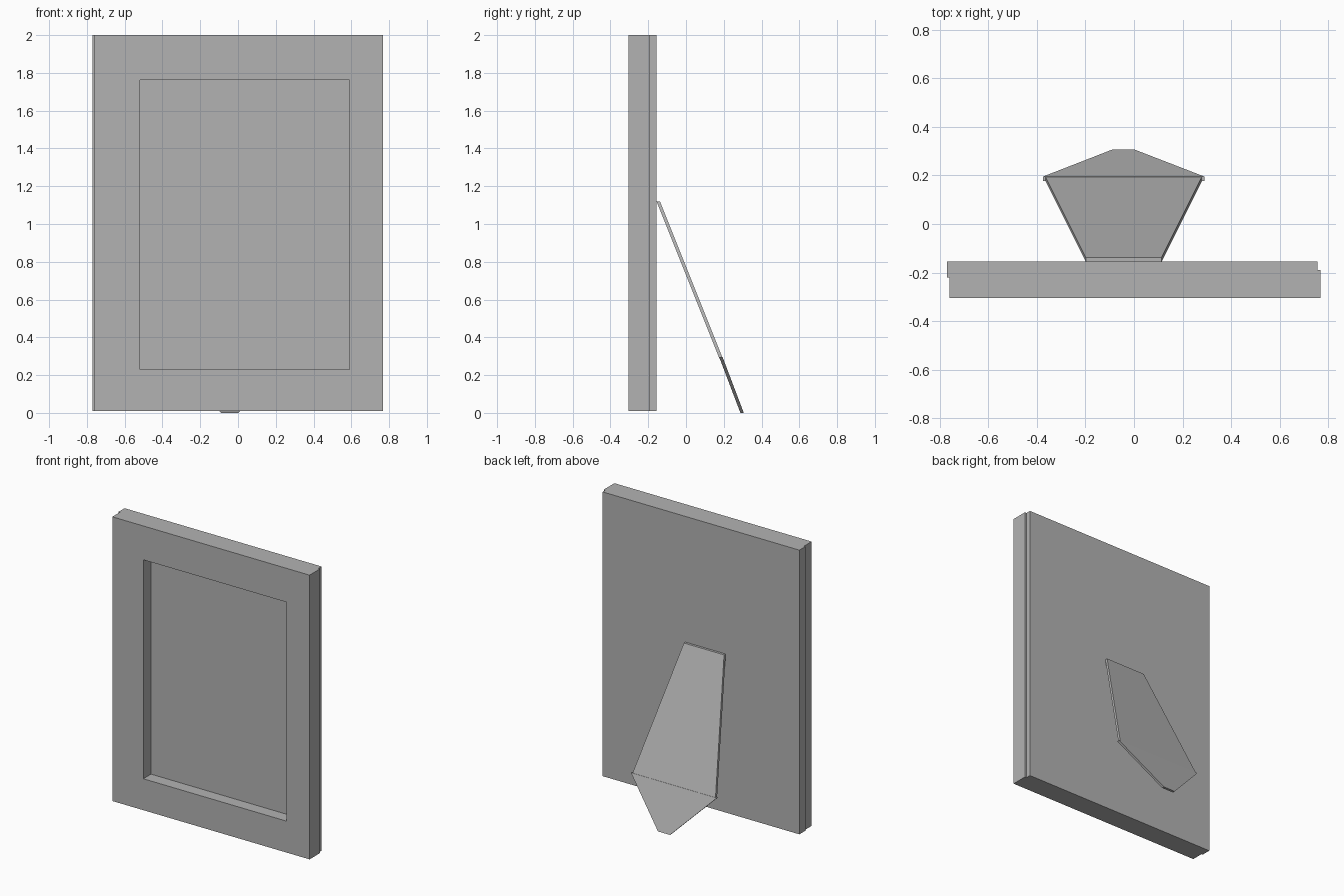
import bpy
import bmesh

cube = bpy.data.objects.get("Cube")
if cube:
    bpy.data.objects.remove(cube, do_unlink=True)

grey = bpy.data.materials.new("plain grey")
grey.use_nodes = True
grey.diffuse_color = (0.45, 0.45, 0.45, 1)
grey.node_tree.nodes["Principled BSDF"].inputs["Base Color"].default_value = (0.45, 0.45, 0.45, 1)


def finish(name, bm):
    bmesh.ops.recalc_face_normals(bm, faces=bm.faces)
    mesh = bpy.data.meshes.new(name)
    bm.to_mesh(mesh)
    bm.free()
    mesh.materials.append(grey)
    obj = bpy.data.objects.new(name, mesh)
    bpy.context.collection.objects.link(obj)
    return obj


def rectangle(x0, x1, z0, z1):
    return [(x0, z0), (x1, z0), (x1, z1), (x0, z1)]


def loop(bm, outline, y):
    return [bm.verts.new((x, y, z)) for x, z in outline]


def bridge(bm, a, b):
    for i in range(len(a)):
        j = (i + 1) % len(a)
        bm.faces.new((a[i], a[j], b[j], b[i]))


def leaning_plate(name, bottom, top, thickness):
    """Slab from a bottom edge to a top edge, each (x0, x1, y, z)."""
    bm = bmesh.new()
    loops = []
    for dy in (0, thickness):
        pts = [(bottom[0], bottom[2], bottom[3]), (bottom[1], bottom[2], bottom[3]),
               (top[1], top[2], top[3]), (top[0], top[2], top[3])]
        loops.append([bm.verts.new((x, y + dy, z)) for x, y, z in pts])
        bm.faces.new(loops[-1])
    bridge(bm, *loops)
    return finish(name, bm)


# Front frame with a rectangular opening
bm = bmesh.new()
outer = rectangle(-0.76, 0.768, 0.01, 2.0)
inner = rectangle(-0.52, 0.59, 0.23, 1.763)
of, ob = loop(bm, outer, -0.305), loop(bm, outer, -0.19)
nf, nb = loop(bm, inner, -0.305), loop(bm, inner, -0.19)
for a, b in ((of, ob), (nf, nb), (of, nf), (ob, nb)):
    bridge(bm, a, b)
finish("front_frame", bm)

# Backing board, shifted slightly sideways and closing the opening
leaning_plate("backing_board", (-0.77, 0.755, -0.22, 0.01), (-0.77, 0.755, -0.22, 2.0), 0.065)

# Easel stand: tapered upper leg and pointed foot
leaning_plate("stand_leg", (-0.365, 0.28, 0.178, 0.285), (-0.198, 0.113, -0.156, 1.12), 0.018)
leaning_plate("stand_foot", (-0.09, 0.003, 0.288, 0.0), (-0.375, 0.29, 0.177, 0.292), 0.018)
